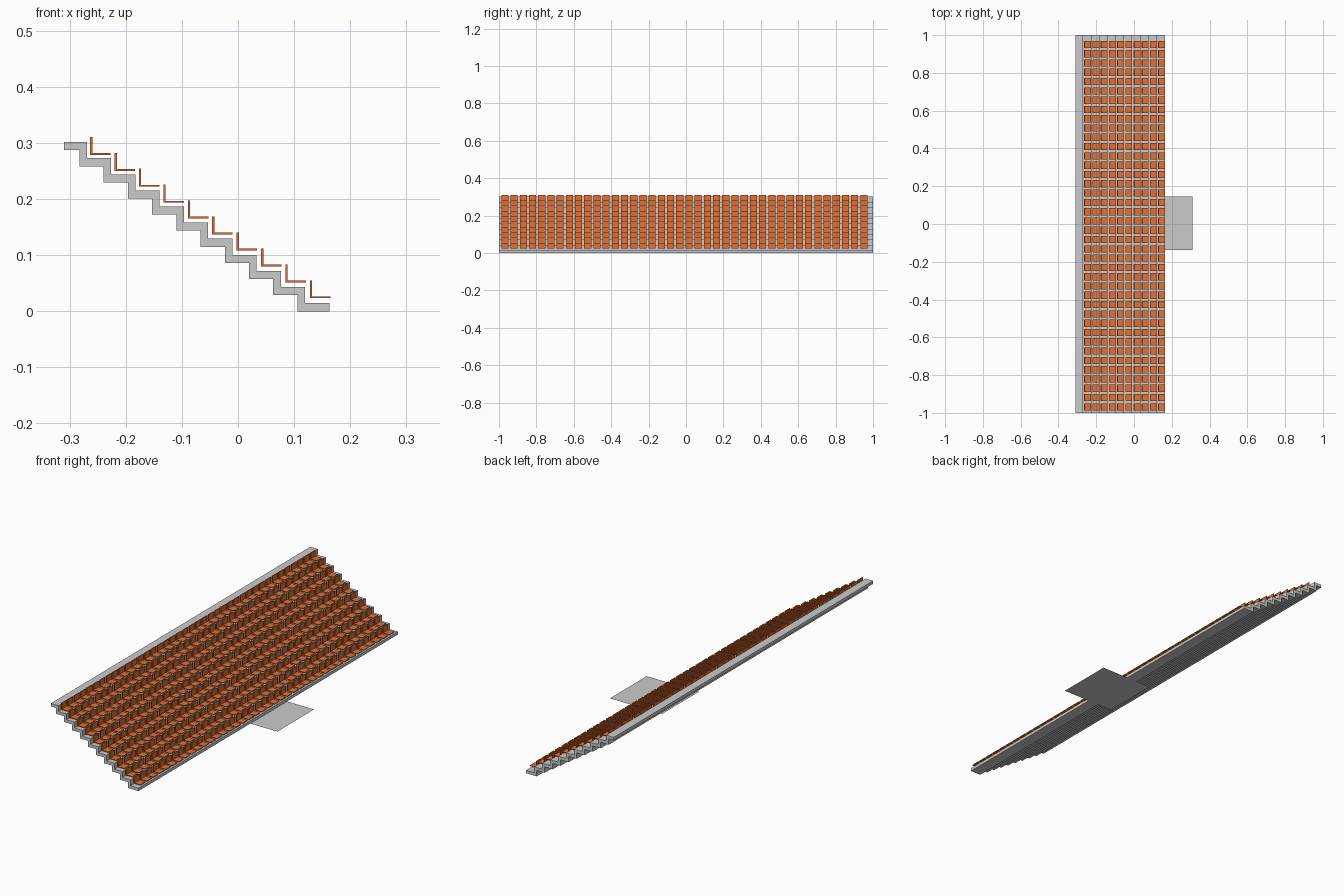
import bpy, bmesh

if "Cube" in bpy.data.objects:
    bpy.data.objects.remove(bpy.data.objects["Cube"])

ROWS, SEATS = 10, 40
RUN, RISE = 0.0432, 0.0287


def prism(name, profile, y0, y1):
    """Extrude an x-z profile along y."""
    bm = bmesh.new()
    face = bm.faces.new([bm.verts.new((x, y0, z)) for x, z in profile])
    ext = bmesh.ops.extrude_face_region(bm, geom=[face])
    moved = [v for v in ext["geom"] if isinstance(v, bmesh.types.BMVert)]
    bmesh.ops.translate(bm, verts=moved, vec=(0, y1 - y0, 0))
    bmesh.ops.recalc_face_normals(bm, faces=bm.faces)
    mesh = bpy.data.meshes.new(name)
    bm.to_mesh(mesh)
    bm.free()
    obj = bpy.data.objects.new(name, mesh)
    bpy.context.collection.objects.link(obj)
    return obj


# Stepped terrace slab: upper zigzag, then lower zigzag back down
upper, lower = [(0.163, 0.0), (0.163, 0.0145)], []
for i in range(ROWS):
    x = 0.1195 - RUN * i
    upper += [(x, 0.0145 + RISE * i), (x, 0.0145 + RISE * (i + 1))]
    x = 0.106 - RUN * i
    lower += [(x, RISE * i), (x, RISE * (i + 1))]
upper += [(-0.31, 0.0145 + RISE * ROWS), (-0.31, RISE * ROWS)]
prism("terrace_steps", upper + lower[::-1], -1.0, 1.0)

# Seats: one L-shaped seat repeated along each row and up the rows
seat_profile = [(0.128, 0.0232), (0.1645, 0.0232), (0.1645, 0.0265),
                (0.132, 0.0265), (0.132, 0.0552), (0.128, 0.0552)]
seats = prism("seats", seat_profile, -0.987, -0.949)
for name, count, offset in (("along_row", SEATS, (0, 0.0492, 0)),
                            ("up_rows", ROWS, (-0.0435, 0, 0.0284))):
    mod = seats.modifiers.new(name, "ARRAY")
    mod.count = count
    mod.use_relative_offset = False
    mod.use_constant_offset = True
    mod.constant_offset_displace = offset
orange = bpy.data.materials.new("seat_orange")
orange.diffuse_color = (0.8, 0.16, 0.03, 1)
orange.use_nodes = True
orange.node_tree.nodes["Principled BSDF"].inputs["Base Color"].default_value = orange.diffuse_color
seats.data.materials.append(orange)

# Thin flat pad on the ground in front of the lowest step
bpy.ops.mesh.primitive_plane_add(size=0.283, location=(0.1675, 0.004, 0))
bpy.context.object.name = "ground_pad"
